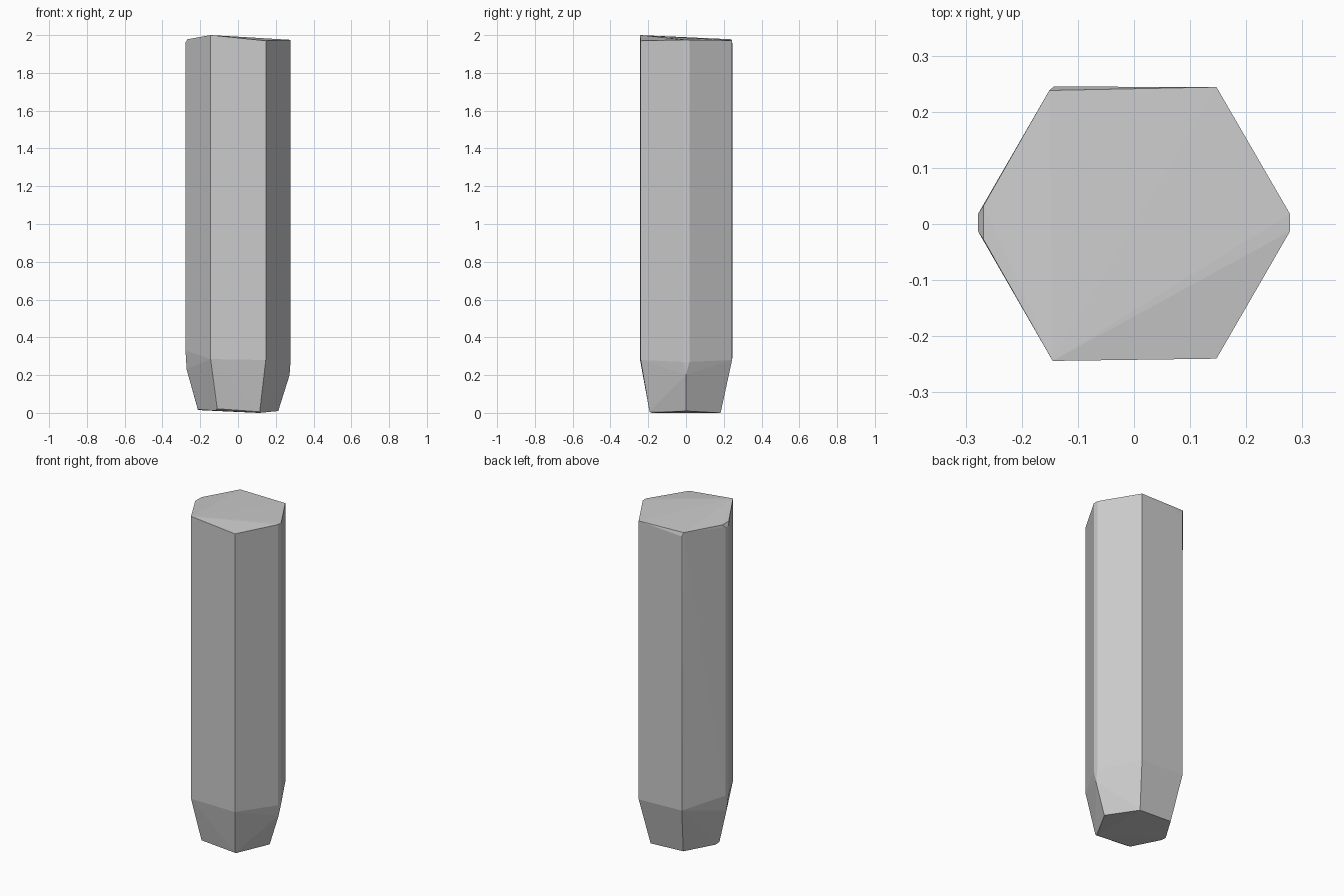
import bpy, bmesh

# Outline corners: x, y, top height, height where the taper starts
outline = [
    (-0.145, -0.244, 2.00, 0.285), (0.147, -0.240, 1.97, 0.28),
    (0.278, -0.013, 1.975, 0.27), (0.278, 0.018, 1.975, 0.27),
    (0.147, 0.244, 1.972, 0.28), (-0.143, 0.245, 1.955, 0.29),
    (-0.278, 0.018, 1.96, 0.33), (-0.278, -0.013, 1.96, 0.33),
]
# Chipped top corners and lower taper corners
top_chips = [(-0.268, 0.033, 1.978), (-0.268, -0.028, 1.978), (-0.151, 0.238, 1.978)]
taper = [(0.273, 0.0, 0.20), (-0.272, 0.0, 0.23)]
# Uneven narrow foot
foot = [(-0.11, -0.193, 0.022), (0.115, -0.193, 0.006), (0.213, 0.0, 0.01),
        (0.11, 0.183, 0.0), (-0.11, 0.183, 0.01),
        (-0.212, 0.018, 0.015), (-0.212, -0.018, 0.018),
        (-0.12, -0.175, 0.012), (0.115, -0.18, 0.0)]

points = [(x, y, top) for x, y, top, low in outline]
points += [(x, y, low) for x, y, top, low in outline]
points += top_chips + taper + foot

# Chipped hexagonal post as one convex, flat-faced body
bm = bmesh.new()
for p in points:
    bm.verts.new(p)
hull = bmesh.ops.convex_hull(bm, input=bm.verts)
loose = [v for v in bm.verts if not v.link_faces]
bmesh.ops.delete(bm, geom=loose, context='VERTS')
bmesh.ops.recalc_face_normals(bm, faces=bm.faces)
mesh = bpy.data.meshes.new("hexagonal_post")
bm.to_mesh(mesh)
bm.free()
post = bpy.data.objects.new("hexagonal_post", mesh)
bpy.context.collection.objects.link(post)
